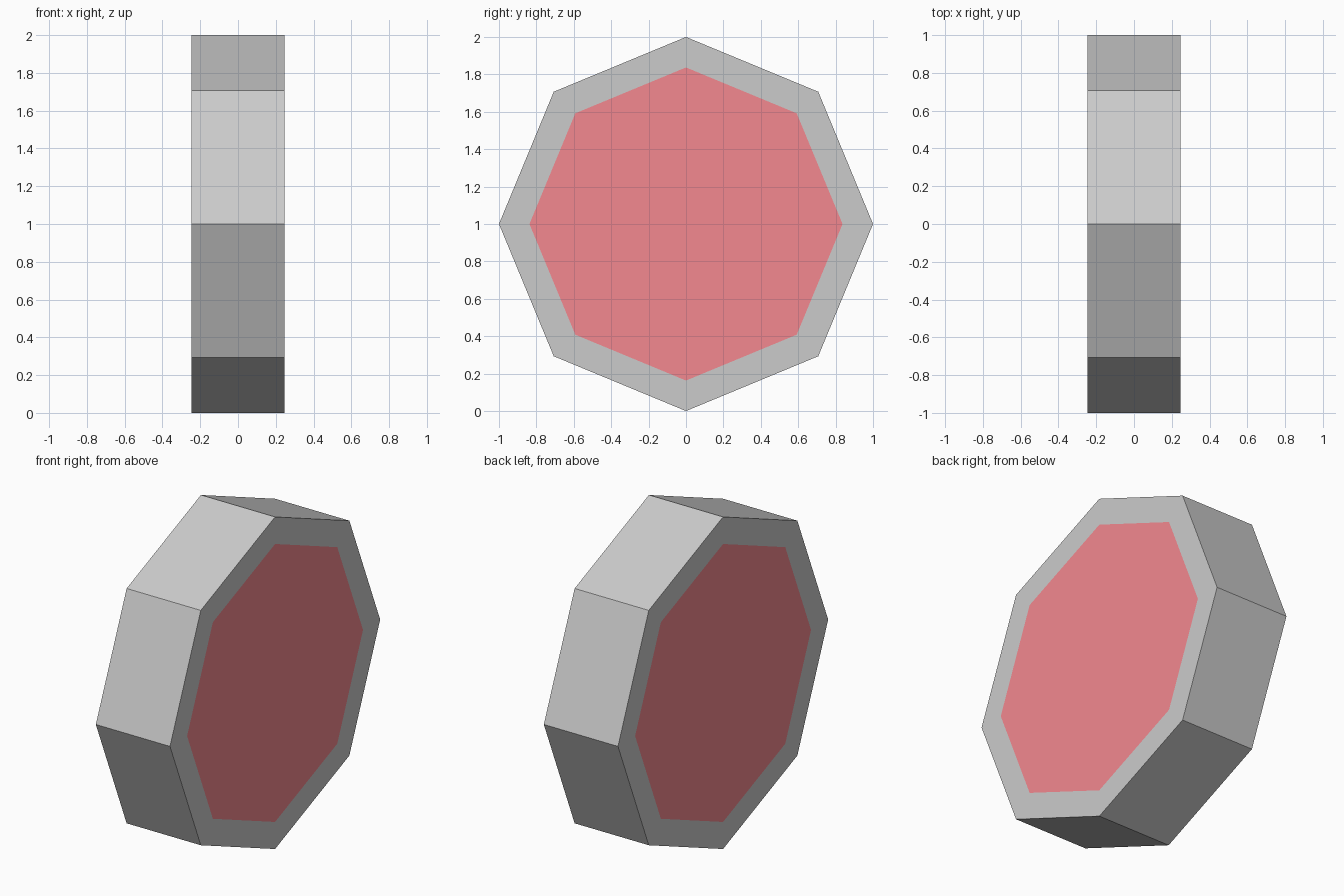
import bpy, bmesh, math
from mathutils import Matrix

if "Cube" in bpy.data.objects:
    bpy.data.objects.remove(bpy.data.objects["Cube"])

RADIUS, WIDTH, FACE_RADIUS = 1.0, 0.494, 0.837

red = bpy.data.materials.new("red_face")
red.diffuse_color = (0.9, 0.25, 0.28, 1)
red.use_nodes = True
red.node_tree.nodes["Principled BSDF"].inputs["Base Color"].default_value = red.diffuse_color
grey = bpy.data.materials.new("grey_rim")
grey.diffuse_color = (0.8, 0.8, 0.8, 1)
grey.use_nodes = True
grey.node_tree.nodes["Principled BSDF"].inputs["Base Color"].default_value = grey.diffuse_color

# Eight-sided drum lying along x, corners at top, bottom, front and back
bm = bmesh.new()
bmesh.ops.create_cone(bm, cap_ends=True, segments=8, radius1=RADIUS, radius2=RADIUS,
                      depth=WIDTH, matrix=Matrix.Rotation(math.pi / 2, 4, 'Y'))

# Flush red panels inset in both end caps
caps = [f for f in bm.faces if abs(f.normal.x) > 0.9]
bmesh.ops.inset_individual(bm, faces=caps, use_even_offset=True,
                           thickness=(RADIUS - FACE_RADIUS) * math.cos(math.pi / 8))
for f in caps:
    f.material_index = 1

mesh = bpy.data.meshes.new("octagonal_drum")
bm.to_mesh(mesh)
bm.free()
mesh.materials.append(grey)
mesh.materials.append(red)
drum = bpy.data.objects.new("octagonal_drum", mesh)
drum.location.z = RADIUS
bpy.context.collection.objects.link(drum)
